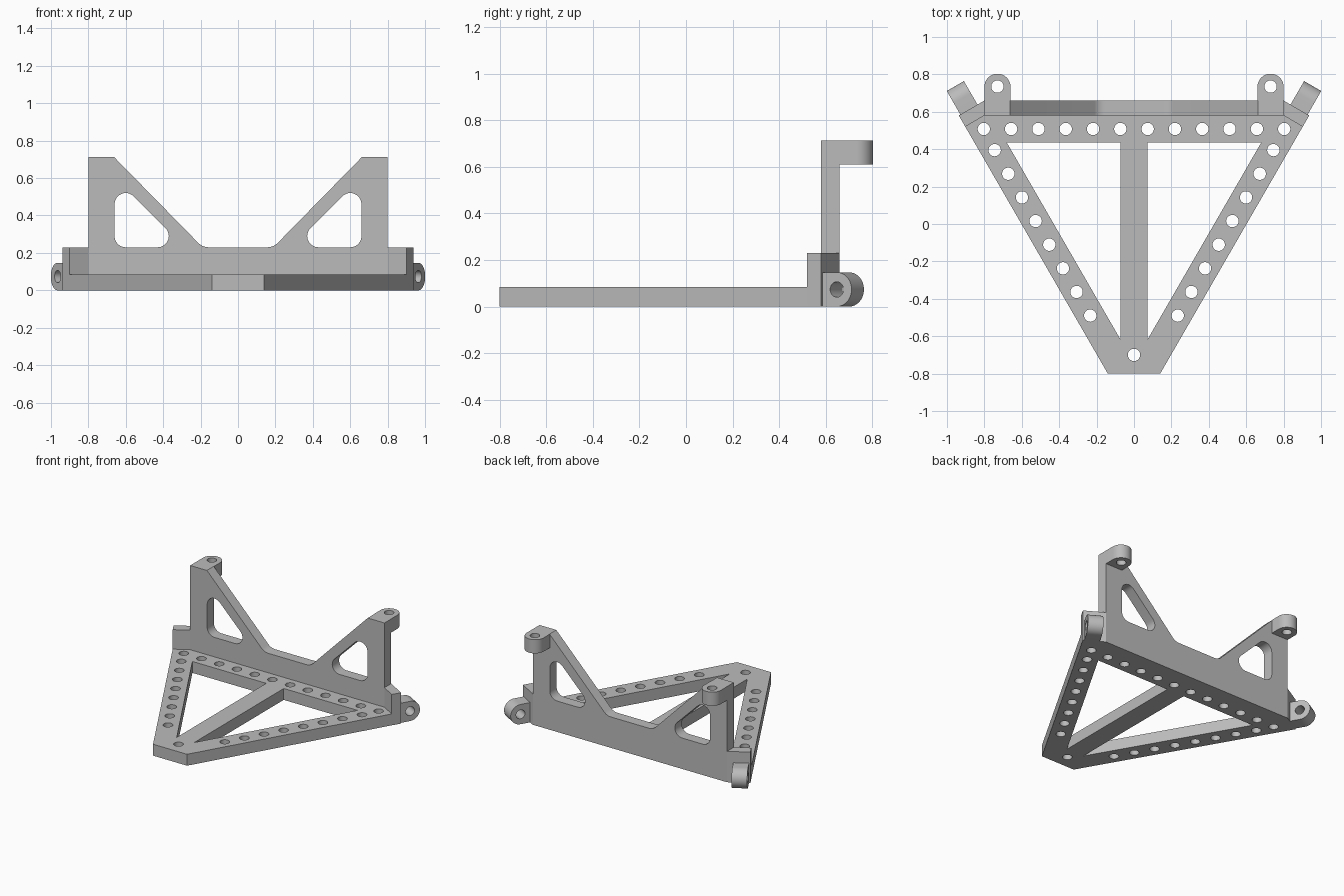
import bpy, bmesh
from math import cos, sin, pi, radians
from mathutils import Matrix, Vector

cube = bpy.data.objects.get("Cube")
if cube:
    bpy.data.objects.remove(cube, do_unlink=True)

# One plain grey material
grey = bpy.data.materials.new("plain grey")
grey.use_nodes = True
colour = (0.5, 0.5, 0.5, 1)
grey.diffuse_color = colour
grey.node_tree.nodes["Principled BSDF"].inputs["Base Color"].default_value = colour

HOLE = 0.033
UP = Vector((0, 0, 1))


def arc(cx, cy, r, start, end, n=12):
    """Points along an arc, angles in degrees."""
    angles = [radians(start + (end - start) * i / n) for i in range(n + 1)]
    return [(cx + r * cos(a), cy + r * sin(a)) for a in angles]


def circle(cx, cy, r=HOLE):
    return arc(cx, cy, r, 0, 360, 32)[:-1]


def plate(name, loops, depth, matrix):
    """Extrude an outline with holes, centred on its own plane."""
    curve = bpy.data.curves.new(name, "CURVE")
    curve.dimensions = "2D"
    curve.fill_mode = "BOTH"
    curve.extrude = depth / 2
    for loop in loops:
        spline = curve.splines.new("POLY")
        spline.points.add(len(loop) - 1)
        spline.use_cyclic_u = True
        for point, (x, y) in zip(spline.points, loop):
            point.co = (x, y, 0, 1)
    helper = bpy.data.objects.new(name + "_outline", curve)
    bpy.context.collection.objects.link(helper)
    graph = bpy.context.evaluated_depsgraph_get()
    mesh = bpy.data.meshes.new_from_object(helper.evaluated_get(graph))
    bpy.data.objects.remove(helper, do_unlink=True)
    mesh.transform(matrix)
    # Weld caps to sides
    bm = bmesh.new()
    bm.from_mesh(mesh)
    bmesh.ops.remove_doubles(bm, verts=bm.verts, dist=0.0001)
    bmesh.ops.recalc_face_normals(bm, faces=bm.faces)
    bm.to_mesh(mesh)
    bm.free()
    mesh.materials.clear()
    mesh.materials.append(grey)
    obj = bpy.data.objects.new(name, mesh)
    bpy.context.collection.objects.link(obj)
    bpy.ops.object.select_all(action="DESELECT")
    obj.select_set(True)
    bpy.context.view_layer.objects.active = obj
    bpy.ops.object.shade_smooth_by_angle(angle=radians(30))
    return obj


def level(z0, z1):
    return Matrix.Translation((0, 0, (z0 + z1) / 2))


def mirrored(points):
    return [(-x, y) for x, y in points]


# Triangular base frame with two openings and rows of holes
half = [(0.14, -0.8), (0.902, 0.52), (0.8, 0.58)]
opening = [(0.072, 0.435), (0.68, 0.435), (0.072, -0.618)]
loops = [half + mirrored(half)[::-1], opening, mirrored(opening), circle(0, -0.7)]
loops += [circle(-0.803 + 0.146 * i, 0.508) for i in range(12)]
for i in range(8):
    hole = circle(0.745 - 0.073 * i, 0.395 - 0.1264 * i)
    loops += [hole, mirrored(hole)]
plate("base_frame", loops, 0.085, level(0, 0.085))

# Upright back wall with two braced towers
half = [(0.8, 0), (0.8, 0.712), (0.662, 0.712)]
half += arc(0.157, 0.307, 0.077, -45, -90, 6)
window = arc(0.6, 0.46, 0.06, 0, 135) + arc(0.43, 0.29, 0.06, 135, 270)
window += arc(0.6, 0.29, 0.06, 270, 360)
plate("back_wall", [half + mirrored(half)[::-1], window, mirrored(window)], 0.08,
      Matrix.Translation((0, 0.62, 0)) @ Matrix.Rotation(pi / 2, 4, "X"))

for side, s in (("left", 1), ("right", -1)):
    # Angled wing at each end of the wall
    wing = [(0.8, 0.66), (0.937, 0.58), (0.902, 0.52), (0.8, 0.58)]
    plate(side + "_wing", [[(s * x, y) for x, y in wing]], 0.23, level(0, 0.23))

    # Rounded mounting tab on top of each tower
    tab = [(0.66, 0.66)] + [(0.8, 0.66)] + arc(0.73, 0.733, 0.07, 0, 180, 24)
    plate(side + "_top_tab", [[(s * x, y) for x, y in tab], circle(s * 0.73, 0.735)],
          0.102, level(0.61, 0.712))

    # Rounded lug standing out from each wing
    out = Vector((s * 0.5, 0.866, 0)).normalized()
    inward = Vector((-s * 0.866, 0.5, 0)).normalized()
    centre = Vector((s * 0.937, 0.58, 0)) + inward * 0.063
    frame = Matrix((out, UP, out.cross(UP))).transposed().to_4x4()
    r = 0.0735
    lug = [(0, 0)] + arc(0.072, r, r, -90, 90, 24) + [(0, 2 * r)]
    plate(side + "_side_lug", [lug, circle(0.072, r)], 0.106,
          Matrix.Translation(centre) @ frame)
